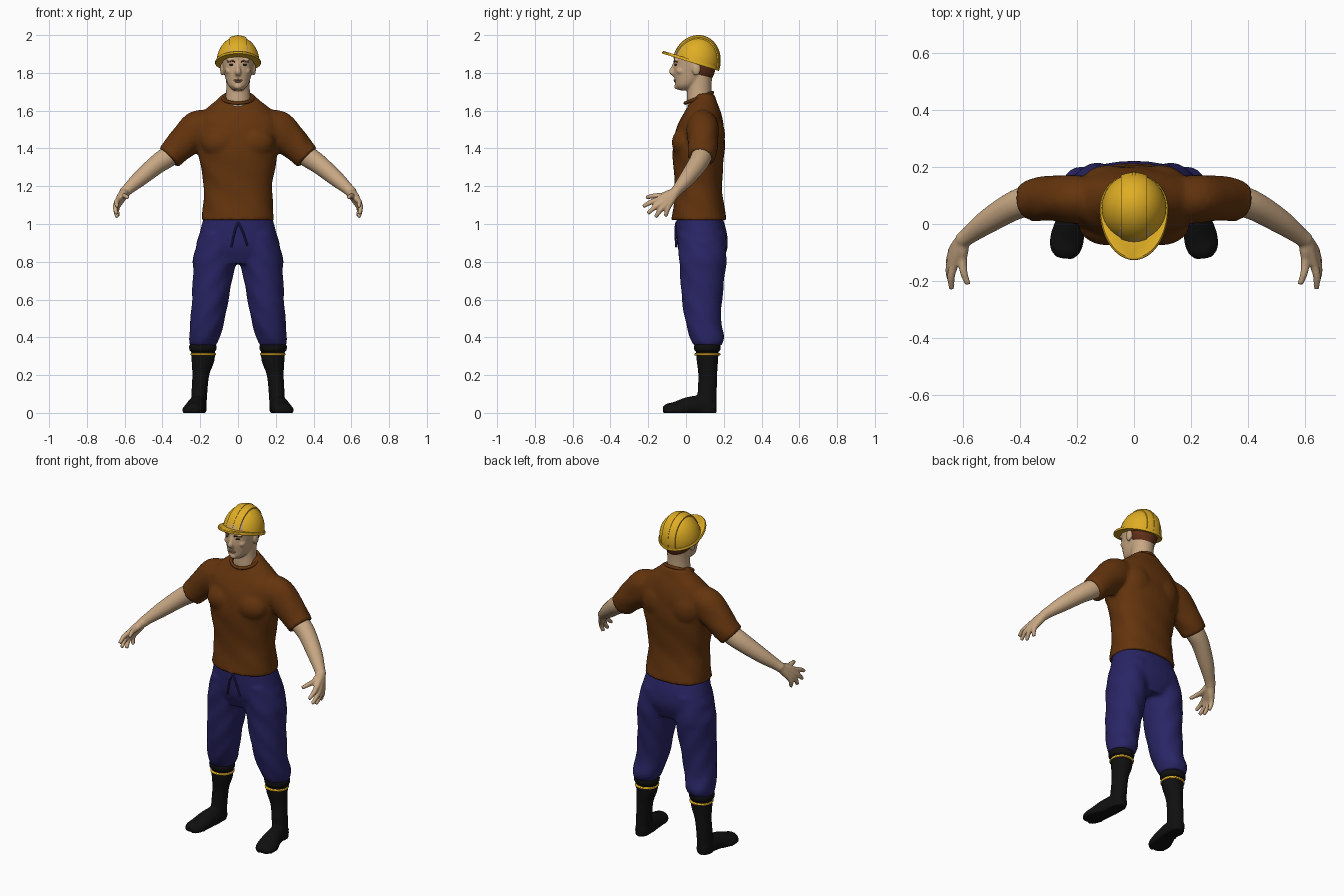
import bpy
import bmesh
from math import sin, cos, tau, radians, copysign
from mathutils import Matrix, Vector

cube = bpy.data.objects.get("Cube")
if cube:
    bpy.data.objects.remove(cube, do_unlink=True)


def material(name, *rgb):
    mat = bpy.data.materials.new(name)
    mat.use_nodes = True
    mat.diffuse_color = (*rgb, 1)
    mat.node_tree.nodes["Principled BSDF"].inputs["Base Color"].default_value = (*rgb, 1)
    return mat


SKIN = material("skin", .58, .39, .23)
SHIRT = material("brown cloth", .125, .034, .004)
PANTS = material("navy cloth", .022, .018, .13)
BLACK = material("black rubber", .005, .005, .005)
YELLOW = material("safety yellow", .74, .42, .018)
HAIR = material("auburn hair", .12, .03, .01)
EYE = material("dark eye", .03, .018, .012)
LIPS = material("lips", .4, .2, .13)
SIDES = (("left", 1), ("right", -1))


def spline(rows, steps=5):
    """Catmull-Rom interpolation through rows of any width."""
    out = []
    for i in range(len(rows) - 1):
        a, b, c, d = (rows[min(max(i + k, 0), len(rows) - 1)] for k in (-1, 0, 1, 2))
        for n in range(steps):
            t = n / steps
            out.append([q + t / 2 * (r - p + t * (2 * p - 5 * q + 4 * r - s + t * (3 * (q - r) + s - p)))
                        for p, q, r, s in zip(a, b, c, d)])
    return out + [list(rows[-1])]


def loft(bm, rows, upright=True, s=1, power=2, fold=0, seg=32, steps=5):
    """Closed body through rings (x, y, z, rx, ry), level or square to the path."""
    rows = spline(rows, steps)
    rings = []
    for i, (x, y, z, rx, ry) in enumerate(rows):
        rot = Matrix.Identity(3)
        if not upright:
            ahead, behind = rows[min(i + 1, len(rows) - 1)], rows[max(i - 1, 0)]
            way = Vector(ahead[:3]) - Vector(behind[:3])
            rot = Vector((0, 0, 1)).rotation_difference(way).to_matrix()
        ring = []
        for k in range(seg):
            t = tau * k / seg
            u, v = (copysign(abs(f) ** (2 / power), f) for f in (cos(t), sin(t)))
            g = 1 + fold * sin(5 * t + 40 * z)
            p = Vector((x, y, z)) + rot @ Vector((u * rx * g, v * ry * g, 0))
            ring.append(bm.verts.new((p.x * s, p.y, max(p.z, 0))))
        rings.append(ring)
    for a, b in zip(rings, rings[1:]):
        for k in range(seg):
            j = (k + 1) % seg
            bm.faces.new((a[k], a[j], b[j], b[k]))
    bm.faces.new(rings[0][::-1])
    bm.faces.new(rings[-1])


def ball(bm, centre, size, s=1):
    x, y, z = centre
    mat = Matrix.Translation((x * s, y, z)) @ Matrix.Diagonal((*size, 1))
    bmesh.ops.create_uvsphere(bm, u_segments=32, v_segments=20, radius=1, matrix=mat)


def finish(name, bm, mat, voxel=0, relax=3, matrix=None):
    """Turn the bmesh into an object; a voxel size fuses its bodies into one skin."""
    bmesh.ops.recalc_face_normals(bm, faces=bm.faces)
    me = bpy.data.meshes.new(name)
    bm.to_mesh(me)
    bm.free()
    if matrix:
        me.transform(matrix)
    me.materials.append(mat)
    me.shade_smooth()
    me.set_sharp_from_angle(angle=radians(42))
    ob = bpy.data.objects.new(name, me)
    bpy.context.collection.objects.link(ob)
    if voxel:
        fuse = ob.modifiers.new("fuse", "REMESH")
        fuse.mode = "VOXEL"
        fuse.voxel_size = voxel
        fuse.use_smooth_shade = True
        soft = ob.modifiers.new("soften", "SMOOTH")
        soft.factor, soft.iterations = .5, relax
    return ob


# T-shirt: torso, chest and sleeves fused
bm = bmesh.new()
loft(bm, [(0, .07, 1.02, .192, .147), (0, .067, 1.12, .184, .131), (0, .065, 1.2, .181, .126),
          (0, .065, 1.3, .197, .131), (0, .067, 1.4, .215, .138), (0, .075, 1.5, .225, .127),
          (0, .082, 1.56, .215, .11), (0, .09, 1.61, .17, .088), (0, .095, 1.655, .115, .066),
          (0, .1, 1.69, .078, .05)], power=2.3, fold=.012)
for _, s in SIDES:
    ball(bm, (.095, 0, 1.43), (.1, .075, .085), s)
    ball(bm, (.09, .13, 1.47), (.1, .077, .11), s)
    loft(bm, [(.14, .085, 1.53, .08, .075), (.21, .088, 1.5, .1, .085), (.28, .09, 1.44, .088, .08),
              (.33, .088, 1.39, .077, .077), (.368, .08, 1.352, .071, .072)],
         upright=False, s=s, fold=.015)
finish("t_shirt", bm, SHIRT, voxel=.011)

# Ribbed collar
bm = bmesh.new()
loop = [(.08 * cos(tau * k / 32), .068 + .072 * sin(tau * k / 32),
         1.668 + .028 * sin(tau * k / 32), .009, .009) for k in range(33)]
loft(bm, loop, upright=False, seg=10, steps=1)
finish("collar", bm, SHIRT)

# Trousers: hips and legs fused
bm = bmesh.new()
loft(bm, [(0, .07, 1.04, .18, .122), (0, .083, .95, .204, .134), (0, .088, .87, .22, .131),
          (0, .088, .79, .15, .1)], power=2.3)
for _, s in SIDES:
    loft(bm, [(.1, .083, .95, .1, .125), (.122, .088, .82, .115, .126), (.13, .088, .75, .108, .12),
              (.147, .085, .6, .097, .107), (.163, .092, .48, .09, .094), (.178, .112, .4, .081, .092),
              (.185, .115, .355, .07, .072)], s=s, fold=.02)
finish("trousers", bm, PANTS, voxel=.011)

# Drawstring
bm = bmesh.new()
for reach, s in ((.05, 1), (.035, -1)):
    loft(bm, [(0, -.05, 1.01, .006, .006), (reach / 2, -.056, .96, .006, .006),
              (reach, -.052, .86 + reach / 2, .005, .005)], upright=False, s=s, seg=8)
finish("drawstring", bm, PANTS)

for side, s in SIDES:
    # Boot: shaft and foot fused
    bm = bmesh.new()
    loft(bm, [(.186, .113, .36, .064, .062), (.185, .113, .28, .061, .057), (.197, .115, .2, .045, .05),
              (.205, .112, .1, .042, .051), (.21, .11, 0, .042, .052)], s=s)
    loft(bm, [(.207, .158, .025, .03, .035), (.21, .09, .03, .044, .06), (.22, .02, .03, .05, .056),
              (.235, -.05, .015, .06, .045), (.241, -.095, .012, .052, .038),
              (.244, -.12, .01, .028, .024)], upright=False, s=s)
    finish(side + "_boot", bm, BLACK, voxel=.008, relax=2)

    # Turned boot cuff and yellow band
    bm = bmesh.new()
    loft(bm, [(.186, .113, .325, .064, .062), (.186, .113, .335, .071, .069),
              (.186, .113, .355, .072, .07), (.186, .113, .365, .064, .062)], s=s)
    finish(side + "_boot_cuff", bm, BLACK)
    bm = bmesh.new()
    loft(bm, [(.184, .113, .303, .061, .06), (.184, .113, .306, .066, .068),
              (.184, .113, .314, .066, .068), (.184, .113, .317, .061, .06)], s=s)
    finish(side + "_boot_band", bm, YELLOW)

    # Arm with fingers running out of the wrist
    bm = bmesh.new()
    wrist = Vector((.603, -.058, 1.165))
    loft(bm, [(.3, .09, 1.41, .055, .055), (.365, .083, 1.36, .056, .055), (.43, .06, 1.315, .052, .05),
              (.52, .005, 1.24, .042, .042), (.58, -.04, 1.187, .031, .031),
              (*wrist, .028, .03)], upright=False, s=s)
    fingers = (((.633, -.145, 1.13), (.64, -.228, 1.092)), ((.642, -.132, 1.11), (.644, -.203, 1.055)),
               ((.642, -.113, 1.098), (.64, -.162, 1.036)), ((.637, -.092, 1.096), (.634, -.108, 1.04)),
               ((.602, -.125, 1.15), (.583, -.212, 1.14)))
    for root, tip in fingers:
        root, tip = Vector(root), Vector(tip)
        middle = (root + tip) / 2 + Vector((.006, 0, .004))
        loft(bm, [(*wrist, .026, .026), (*wrist.lerp(root, .55), .021, .022), (*root, .016, .016),
                  (*middle, .0135, .0135), (*tip, .01, .01)], upright=False, s=s, seg=16)
    finish(side + "_arm", bm, SKIN, voxel=.006, relax=2)

    # Eye and eyebrow
    bm = bmesh.new()
    ball(bm, (.033, -.052, 1.843), (.014, .009, .006), s)
    finish(side + "_eye", bm, EYE)
    bm = bmesh.new()
    loft(bm, [(.016, -.063, 1.858, .003, .003), (.034, -.06, 1.864, .005, .004),
              (.054, -.046, 1.858, .003, .003)], upright=False, s=s, seg=10)
    finish(side + "_eyebrow", bm, HAIR)

# Head and neck with nose, brow, cheeks and ears fused
bm = bmesh.new()
loft(bm, [(0, .078, 1.56, .072, .06), (0, .07, 1.64, .069, .064), (0, .07, 1.7, .063, .064),
          (0, .073, 1.76, .063, .064), (0, .08, 1.84, .068, .068)])
loft(bm, [(0, -.012, 1.708, .025, .025), (0, 0, 1.73, .049, .055), (0, .014, 1.76, .063, .073),
          (0, .03, 1.8, .073, .095), (0, .045, 1.85, .083, .109), (0, .052, 1.9, .086, .115),
          (0, .055, 1.95, .068, .088)], power=2.2)
loft(bm, [(0, -.055, 1.855, .01, .012), (0, -.068, 1.825, .011, .012),
          (0, -.077, 1.806, .016, .013), (0, -.062, 1.79, .015, .01)], upright=False, seg=16)
ball(bm, (0, -.046, 1.728), (.022, .016, .016))
for _, s in SIDES:
    ball(bm, (.034, -.05, 1.868), (.03, .015, .009), s)
    ball(bm, (.046, -.025, 1.81), (.022, .026, .02), s)
    ball(bm, (.083, .055, 1.82), (.012, .022, .034), s)
finish("head", bm, SKIN, voxel=.006, relax=2)

bm = bmesh.new()
ball(bm, (0, -.058, 1.762), (.024, .008, .0045))
ball(bm, (0, -.057, 1.754), (.02, .008, .0045))
finish("mouth", bm, LIPS)

bm = bmesh.new()
loft(bm, [(0, .09, 1.765, .045, .045), (0, .083, 1.8, .072, .068), (0, .073, 1.86, .089, .09)])
finish("hair", bm, HAIR)

# Hard hat: domed shell, raised crown ridge and a brim that grows into a peak
tilt = Matrix.Translation((0, .055, 1.855)) @ Matrix.Rotation(-.3, 4, "X")


def dome(name, grow, half_width=None):
    bm = bmesh.new()
    ball(bm, (0, 0, 0), (.114 * grow, .12 * grow, .139 * grow))
    cuts = [(0, 0, -1)]
    if half_width:
        cuts += [(1, 0, 0), (-1, 0, 0)]
    for way in cuts:
        way = Vector(way)
        point = way * half_width if way.x else Vector()
        bmesh.ops.bisect_plane(bm, geom=bm.verts[:] + bm.edges[:] + bm.faces[:],
                               plane_co=point, plane_no=way, clear_outer=True)
        bmesh.ops.holes_fill(bm, edges=[e for e in bm.edges if e.is_boundary], sides=0)
    finish(name, bm, YELLOW, matrix=tilt)


dome("hat_shell", 1)
dome("hat_ridge", 1.045, .045)
dome("hat_centre_seam", 1.06, .006)

bm = bmesh.new()
rings = []
for height, grow in ((-.008, .99), (-.004, 1), (.002, 1), (.007, .97)):
    ring = []
    for k in range(64):
        u, v = cos(tau * k / 64), sin(tau * k / 64)
        depth = .127 if v > 0 else .189
        ring.append(bm.verts.new((.121 * u * grow, depth * v * grow, height)))
    rings.append(ring)
for a, b in zip(rings, rings[1:]):
    for k in range(64):
        bm.faces.new((a[k], a[k - 1], b[k - 1], b[k]))
bm.faces.new(rings[0])
bm.faces.new(rings[-1])
finish("hat_brim", bm, YELLOW, matrix=tilt)
